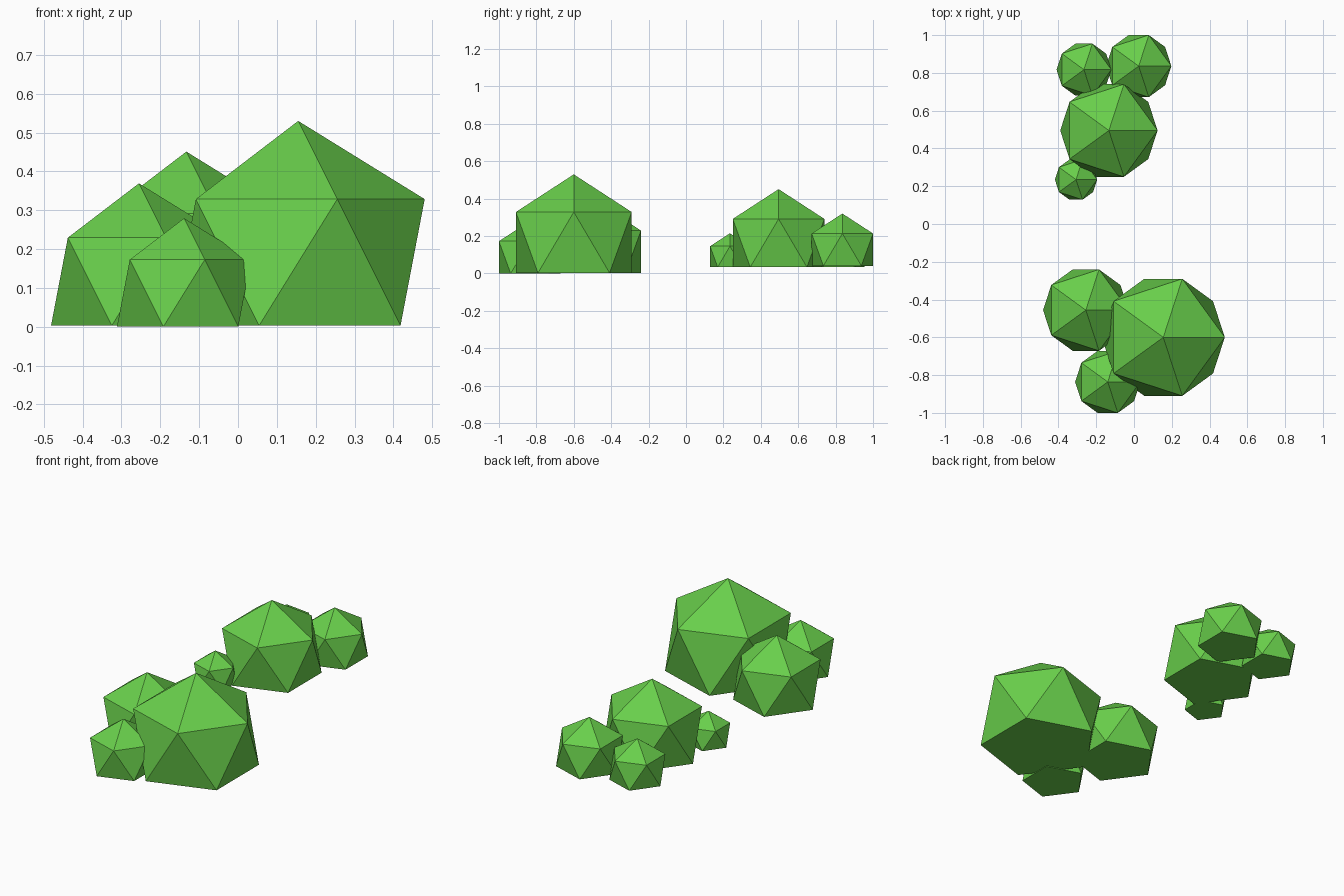
import bpy, bmesh

if "Cube" in bpy.data.objects:
    bpy.data.objects.remove(bpy.data.objects["Cube"])

leaf = bpy.data.materials.new("leaf_green")
leaf.diffuse_color = (0.14, 0.62, 0.07, 1)
leaf.use_nodes = True
leaf.node_tree.nodes["Principled BSDF"].inputs["Base Color"].default_value = leaf.diffuse_color


def bush(name, x, y, radius, base):
    """Icosahedron with its bottom cap cut flat, resting at height base."""
    bm = bmesh.new()
    bmesh.ops.create_icosphere(bm, subdivisions=1, radius=radius)
    # drop the lowest point and close the open ring with one flat pentagon
    bmesh.ops.delete(bm, geom=[min(bm.verts, key=lambda v: v.co.z)], context='VERTS')
    bmesh.ops.holes_fill(bm, edges=[e for e in bm.edges if e.is_boundary], sides=0)
    bmesh.ops.recalc_face_normals(bm, faces=bm.faces)
    floor = min(v.co.z for v in bm.verts)
    bmesh.ops.translate(bm, verts=bm.verts, vec=(0, 0, -floor))
    mesh = bpy.data.meshes.new(name)
    bm.to_mesh(mesh)
    bm.free()
    mesh.materials.append(leaf)
    obj = bpy.data.objects.new(name, mesh)
    obj.location = (x, y, base)
    bpy.context.collection.objects.link(obj)


# front clump
bush("front_bush_large", 0.155, -0.600, 0.364, 0.003)
bush("front_bush_medium", -0.255, -0.456, 0.253, 0.003)
bush("front_bush_small", -0.139, -0.836, 0.193, 0.0)

# back clump, slightly raised
bush("back_bush_large", -0.133, 0.495, 0.288, 0.034)
bush("back_bush_right", 0.025, 0.836, 0.193, 0.041)
bush("back_bush_left", -0.265, 0.817, 0.162, 0.034)
bush("back_bush_small", -0.307, 0.235, 0.125, 0.034)
